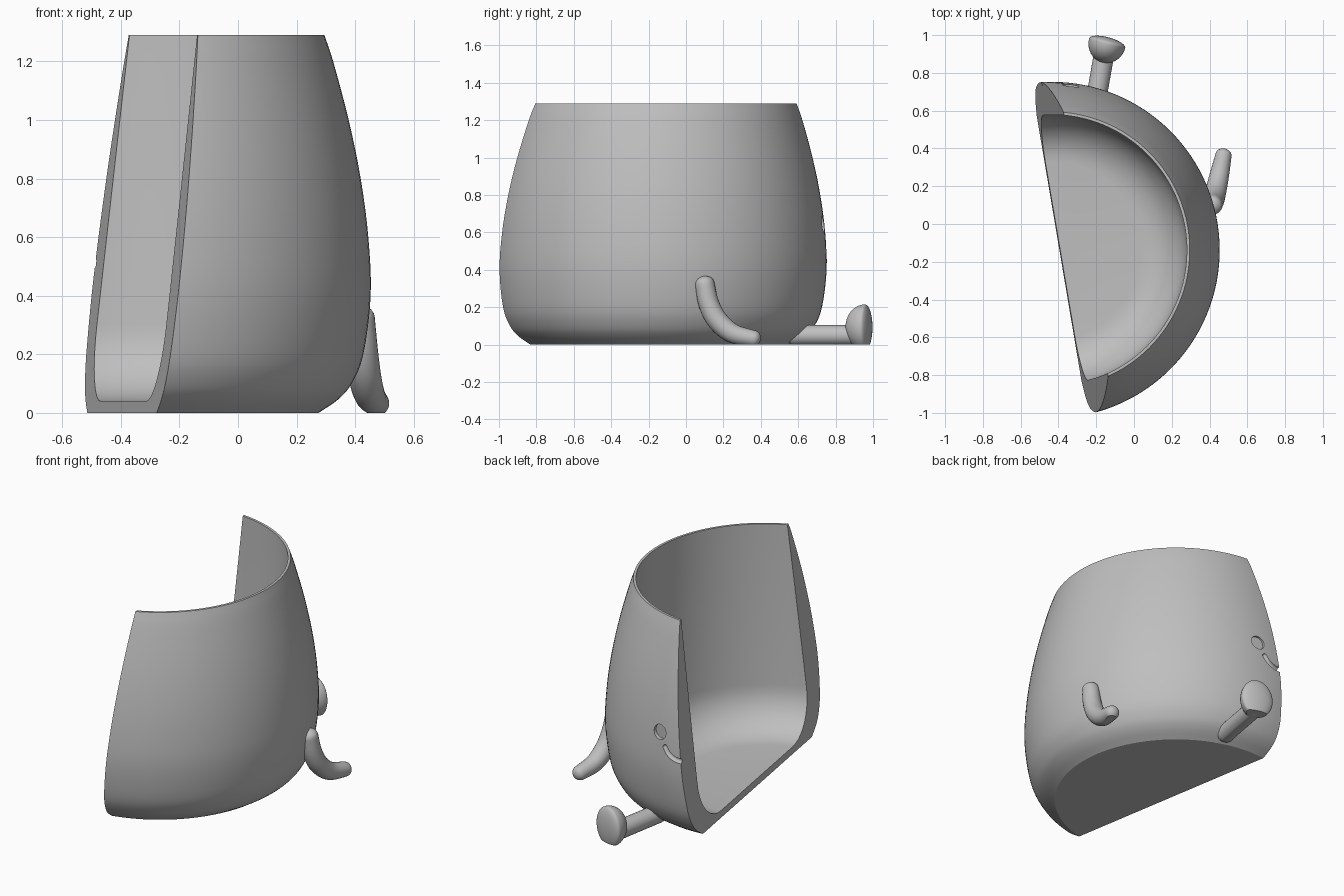
import bpy, bmesh, math
from mathutils import Vector, Matrix

cube = bpy.data.objects.get("Cube")
if cube:
    bpy.data.objects.remove(cube, do_unlink=True)

GREY = (0.52, 0.52, 0.52, 1)
mat = bpy.data.materials.new("plain grey")
mat.use_nodes = True
mat.diffuse_color = GREY
bsdf = next(n for n in mat.node_tree.nodes if n.type == 'BSDF_PRINCIPLED')
bsdf.inputs["Base Color"].default_value = GREY

CX, CY = -0.437, -0.138          # axis of the pot


def finish(name, bm):
    bmesh.ops.recalc_face_normals(bm, faces=bm.faces[:])
    me = bpy.data.meshes.new(name)
    bm.to_mesh(me)
    bm.free()
    me.materials.append(mat)
    ob = bpy.data.objects.new(name, me)
    bpy.context.collection.objects.link(ob)
    return ob


def slice_off(bm, co, no):
    """Remove everything on the side the normal points to and cap the cut."""
    res = bmesh.ops.bisect_plane(bm, geom=bm.verts[:] + bm.edges[:] + bm.faces[:], dist=1e-6,
                                 plane_co=co, plane_no=no, clear_outer=True)
    edges = [e for e in res["geom_cut"] if isinstance(e, bmesh.types.BMEdge)]
    if edges:
        bmesh.ops.holes_fill(bm, edges=edges, sides=0)


def smooth_path(pts, steps=6):
    """Catmull-Rom through (x, y, z, radius) points."""
    p = [Vector(q) for q in pts]
    p = [2 * p[0] - p[1]] + p + [2 * p[-1] - p[-2]]
    out = []
    for i in range(1, len(p) - 2):
        a, b, c, d = p[i - 1:i + 3]
        for k in range(steps):
            t = k / steps
            out.append(0.5 * (2 * b + (c - a) * t + (2 * a - 5 * b + 4 * c - d) * t * t
                              + (3 * b - a - 3 * c + d) * t ** 3))
    return out + [p[-2]]


def tube(pts, ref, sides=24):
    """Round limb with softly rounded ends; returns a bmesh."""
    path = smooth_path(pts)
    stations = [(q.xyz, q.w) for q in path]
    tans = [(path[min(i + 1, len(path) - 1)].xyz - path[max(i - 1, 0)].xyz).normalized()
            for i in range(len(path))]
    rows = []
    for end, sign in ((0, -1), (-1, 1)):
        c, r = stations[end]
        cap = [(c + tans[end] * sign * r * 0.8 * math.sin(a), r * math.cos(a), tans[end])
               for a in (math.radians(d) for d in (18, 36, 54, 70, 83))]
        rows.append(cap)
    body = [(c, r, t) for (c, r), t in zip(stations, tans)]
    rings = rows[0][::-1] + body + rows[1]
    bm = bmesh.new()
    ref = Vector(ref)
    loops = []
    for c, r, t in rings:
        u = (ref - t * ref.dot(t)).normalized()
        v = t.cross(u)
        loops.append([bm.verts.new(c + r * (u * math.cos(a) + v * math.sin(a)))
                      for a in (2 * math.pi * k / sides for k in range(sides))])
    for l0, l1 in zip(loops, loops[1:]):
        for k in range(sides):
            j = (k + 1) % sides
            bm.faces.new((l0[k], l0[j], l1[j], l1[k]))
    bm.faces.new(loops[0][::-1])
    bm.faces.new(loops[-1])
    return bm


# Pot: lathed wall with a hollow, sliced by a leaning plane
outer = [(q.x, q.y) for q in smooth_path([
    (0.712, 0, 0, 0), (0.778, 0.045, 0, 0), (0.825, 0.1, 0, 0), (0.865, 0.2, 0, 0), (0.890, 0.4, 0, 0),
    (0.882, 0.6, 0, 0), (0.856, 0.8, 0, 0), (0.815, 1.0, 0, 0), (0.762, 1.2, 0, 0),
    (0.732, 1.29, 0, 0)], 4)]
fillet = [(0.47 + 0.245 * math.cos(a), 0.30 - 0.26 * math.sin(a))
          for a in (math.pi / 2 * k / 10 for k in range(11))]
profile = [(0, 0)] + outer + [(0.717, 1.29)] + fillet + [(0, 0.04)]

bm = bmesh.new()
verts = [bm.verts.new((r, 0, z)) for r, z in profile]
edges = [bm.edges.new(e) for e in zip(verts, verts[1:])]
bmesh.ops.spin(bm, geom=verts + edges, cent=(0, 0, 0), axis=(0, 0, 1),
               angle=2 * math.pi, steps=128)
bmesh.ops.remove_doubles(bm, verts=bm.verts[:], dist=1e-5)
bmesh.ops.translate(bm, verts=bm.verts[:], vec=(CX, CY, 0))
slice_off(bm, (-0.395, CY, 0), Vector((-1, -0.169, 0.1125)).normalized())
pot = finish("pot", bm)


def on_wall(x, z, r=0.886):
    return (x, CY + math.sqrt(r * r - (x - CX) ** 2), z)


# Engraved eye and smile
cutters = []
bm = bmesh.new()
eye = Vector(on_wall(-0.335, 0.645, 0.880))
out = Vector((eye.x - CX, eye.y - CY, 0)).normalized()
bmesh.ops.create_cone(bm, cap_ends=True, segments=40, radius1=0.044, radius2=0.044, depth=0.04,
                      matrix=Matrix.Translation(eye) @ out.to_track_quat('Z', 'Y').to_matrix().to_4x4())
cutters.append(finish("eye_cutter", bm))
smile = [(-0.377, 0.568), (-0.405, 0.533), (-0.450, 0.512), (-0.500, 0.512), (-0.55, 0.535)]
cutters.append(finish("smile_cutter", tube([on_wall(x, z) + (0.016,) for x, z in smile], (0, 1, 0), 16)))

for c in cutters:
    c.hide_render = True
    mod = pot.modifiers.new("engrave", 'BOOLEAN')
    mod.operation, mod.solver, mod.object = 'DIFFERENCE', 'EXACT', c
    bpy.context.view_layer.objects.active = pot
    bpy.ops.object.modifier_apply(modifier=mod.name)
    bpy.data.objects.remove(c, do_unlink=True)

# Arm bending down to rest on the ground
bm = tube([(0.415, 0.10, 0.325, 0.052), (0.422, 0.122, 0.22, 0.055), (0.432, 0.168, 0.13, 0.056),
           (0.450, 0.25, 0.06, 0.052), (0.474, 0.365, 0.032, 0.043)], (1, 0, 0))
slice_off(bm, (0, 0, 0), (0, 0, -1))
arm = finish("arm", bm)

# Leg lying on the ground
bm = tube([(-0.215, 0.58, 0.05, 0.054), (-0.19, 0.72, 0.05, 0.054), (-0.155, 0.92, 0.05, 0.054)], (1, 0, 0))
slice_off(bm, (0, 0, 0), (0, 0, -1))
leg = finish("leg", bm)

# Foot: domed heel side with a flatter sole
bm = bmesh.new()
bmesh.ops.create_uvsphere(bm, u_segments=40, v_segments=24, radius=1)
for v in bm.verts:
    v.co = Vector((v.co.x * 0.099, v.co.y * (0.032 if v.co.y > 0 else 0.105), v.co.z * 0.122))
bmesh.ops.transform(bm, verts=bm.verts[:],
                    matrix=Matrix.Translation((-0.142, 0.957, 0.093)) @ Matrix.Rotation(math.radians(-15), 4, 'Z'))
slice_off(bm, (0, 0, 0), (0, 0, -1))
foot = finish("foot", bm)

# Smooth shading with crisp edges
bpy.ops.object.select_all(action='DESELECT')
for ob in (pot, arm, leg, foot):
    ob.select_set(True)
bpy.context.view_layer.objects.active = pot
bpy.ops.object.shade_smooth_by_angle(angle=math.radians(32))
